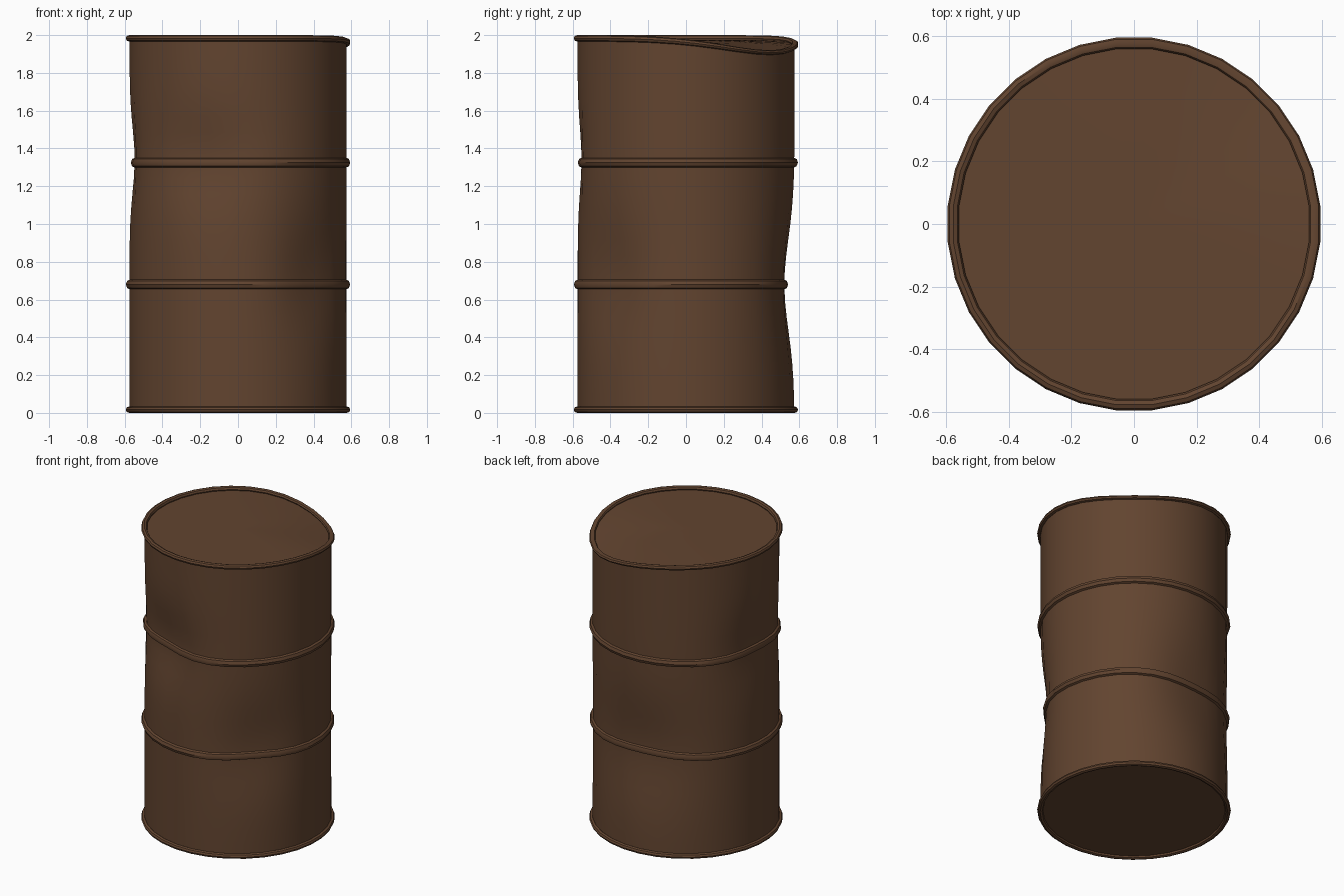
import bpy, bmesh, math

if "Cube" in bpy.data.objects:
    bpy.data.objects.remove(bpy.data.objects["Cube"])

SIDES = 32
BODY_R = 0.577

rust = bpy.data.materials.new("rusty_brown")
rust.diffuse_color = (0.122, 0.058, 0.029, 1)
rust.use_nodes = True
rust.node_tree.nodes["Principled BSDF"].inputs["Base Color"].default_value = rust.diffuse_color

# dents: (angle in degrees, height, depth, angular spread, vertical spread)
DENTS = [
    (250, 1.34, 0.060, 25, 0.24),
    (175, 1.34, 0.034, 22, 0.24),
    (95, 0.68, 0.060, 32, 0.34),
    (315, 0.72, 0.045, 22, 0.30),
]


def angle_gap(a, b):
    return (a - b + 180) % 360 - 180


def battered(r, angle, z):
    """Push the barrel surface in at the dents and down at the bent rim."""
    share = min(r / BODY_R, 1)
    push = 0
    for a, h, depth, sa, sz in DENTS:
        push += depth * math.exp(-(angle_gap(angle, a) / sa) ** 2 - ((z - h) / sz) ** 2)
    dip = 0.08 * math.exp(-(angle_gap(angle, 50) / 44) ** 2)
    dip *= max(0, (z - 1.4) / 0.6) ** 2 * share ** 2
    r -= push * share
    t = math.radians(angle)
    return (r * math.cos(t), r * math.sin(t), z - dip)


def revolve(name, profile, closed):
    """Spin a (radius, height) profile; open ends at radius 0 become a point."""
    bm = bmesh.new()
    rings = []
    for r, z in profile:
        if r == 0:
            rings.append([bm.verts.new((0, 0, z))] * SIDES)
        else:
            rings.append([bm.verts.new(battered(r, (i + 0.5) * 360 / SIDES, z))
                          for i in range(SIDES)])
    pairs = list(zip(rings, rings[1:]))
    if closed:
        pairs.append((rings[-1], rings[0]))
    for low, high in pairs:
        for i in range(SIDES):
            j = (i + 1) % SIDES
            corners = []
            for v in (low[i], low[j], high[j], high[i]):
                if v not in corners:
                    corners.append(v)
            bm.faces.new(corners)
    bmesh.ops.recalc_face_normals(bm, faces=bm.faces)
    mesh = bpy.data.meshes.new(name)
    bm.to_mesh(mesh)
    bm.free()
    mesh.materials.append(rust)
    ob = bpy.data.objects.new(name, mesh)
    bpy.context.collection.objects.link(ob)
    bpy.ops.object.select_all(action='DESELECT')
    ob.select_set(True)
    bpy.context.view_layer.objects.active = ob
    bpy.ops.object.shade_smooth_by_angle(angle=math.radians(40))


def hoop(name, r, z, rr, rz):
    revolve(name, [(r + rr * math.cos(k * math.pi / 4), z + rz * math.sin(k * math.pi / 4))
                   for k in range(8)], True)


# drum wall with recessed base and lid
wall = [(0, 0.015), (0.3, 0.015), (BODY_R, 0.015)]
wall += [(BODY_R, 0.015 + 1.96 * k / 24) for k in range(1, 25)]
wall += [(r, 1.975) for r in (0.45, 0.3, 0.15, 0)]
revolve("drum_body", wall, False)

# rolled end rims and the two stiffening ribs
hoop("bottom_rim", 0.579, 0.017, 0.018, 0.017)
hoop("top_rim", 0.579, 1.983, 0.018, 0.017)
hoop("lower_rib", 0.573, 0.68, 0.024, 0.027)
hoop("upper_rib", 0.573, 1.325, 0.024, 0.027)
